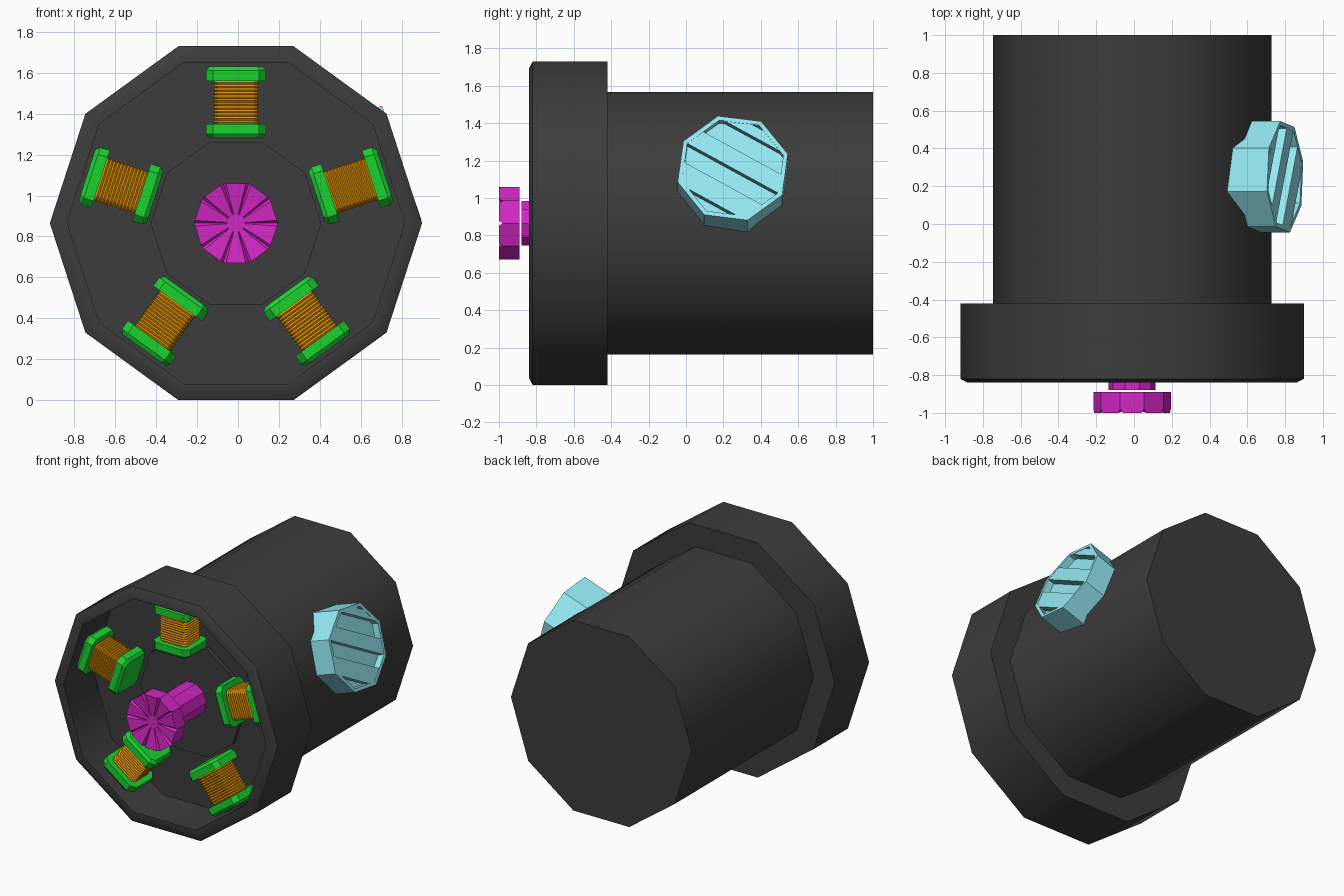
import bpy, bmesh
from math import cos, sin, pi, radians
from mathutils import Matrix, Vector

if "Cube" in bpy.data.objects:
    bpy.data.objects.remove(bpy.data.objects["Cube"])

CX, CZ = -0.01, 0.865   # main axis runs along y through this point


def mat(name, rgb):
    m = bpy.data.materials.new(name)
    m.diffuse_color = (*rgb, 1)
    m.use_nodes = True
    m.node_tree.nodes["Principled BSDF"].inputs["Base Color"].default_value = m.diffuse_color
    return m


DARK = mat("dark_grey", (0.045, 0.045, 0.045))
CYAN = mat("cyan", (0.3, 0.82, 0.9))
GREEN = mat("green", (0.01, 0.65, 0.03))
ORANGE = mat("orange", (0.8, 0.3, 0.0))
MAGENTA = mat("magenta", (0.65, 0.02, 0.55))


def loft(name, rings, material, matrix=Matrix()):
    """Skin equal-length point rings and cap both ends."""
    bm = bmesh.new()
    vs = [[bm.verts.new(matrix @ Vector(p)) for p in r] for r in rings]
    n = len(rings[0])
    for a, b in zip(vs, vs[1:]):
        for i in range(n):
            j = (i + 1) % n
            bm.faces.new((a[i], a[j], b[j], b[i]))
    bm.faces.new(vs[0])
    bm.faces.new(vs[-1])
    bmesh.ops.recalc_face_normals(bm, faces=bm.faces)
    me = bpy.data.meshes.new(name)
    bm.to_mesh(me)
    bm.free()
    me.materials.append(material)
    ob = bpy.data.objects.new(name, me)
    bpy.context.collection.objects.link(ob)
    return ob


def deca(y, r):
    return [(CX + r * cos(i * pi / 5), y, CZ + r * sin(i * pi / 5)) for i in range(10)]


# Housing: barrel, flange, chamfered rim, recessed floor and low hub
profile = [(1.0, .737), (-.42, .737), (-.42, .909), (-.82, .909), (-.84, .87),
           (-.84, .825), (-.5, .825), (-.5, .417), (-.53, .417)]
housing = loft("housing", [deca(y, r) for y, r in profile], DARK)
bpy.context.view_layer.objects.active = housing
housing.select_set(True)
bpy.ops.object.shade_smooth_by_angle(angle=radians(38))
housing.select_set(False)

# Centre shaft and knob with radial V grooves in the front
loft("centre_shaft", [deca(-.88, .125), deca(-.5, .125)], MAGENTA)


def knob_ring(r, y_land, y_slot):
    pts = []
    for i in range(10):
        for d in (-4, 0, 4):
            a = radians(36 * i + d)
            q = r * cos(pi / 10) / cos(pi / 10 - radians(abs(d)))
            pts.append((CX + q * cos(a), y_slot if d == 0 else y_land, CZ + q * sin(a)))
    return pts


loft("centre_knob", [knob_ring(.205, -.89, -.89), knob_ring(.205, -1.0, -.98),
                     knob_ring(.045, -.98, -.98)], MAGENTA)


# Five radial coils: local z points outwards from the main axis
def octo(hx, hy, c, z, s=1.0):
    q = [(hx, -hy + c), (hx, hy - c), (hx - c, hy), (c - hx, hy),
         (-hx, hy - c), (-hx, c - hy), (c - hx, -hy), (hx - c, -hy)]
    return [(x * s, y * s, z) for x, y in q]


for k in range(5):
    frame = Matrix.Translation((CX, -.66, CZ)) @ Matrix.Rotation(k * 2 * pi / 5, 4, 'Y')
    for label, z, sign in (("inner", .485, -1), ("outer", .695, 1)):
        loft(f"coil_{label}_flange_{k + 1}",
             [octo(.147, .13, .035, z), octo(.147, .13, .035, z + sign * .05),
              octo(.147, .13, .035, z + sign * .07, .88)], GREEN, frame)
    turns = 12
    rings = [octo(.11, .095, .02, .485 + .21 * i / (2 * turns), 1.0 if i % 2 else .93)
             for i in range(2 * turns + 1)]
    loft(f"coil_winding_{k + 1}", rings, ORANGE, frame)

# Side vent on the right: local z is the outward normal, x runs along the slats
normal = Vector((cos(radians(19)), 0, sin(radians(19))))
up = Vector((-normal.z, 0, normal.x))
fwd = Vector((0, 1, 0))
ax = fwd * cos(radians(-30)) + up * sin(radians(-30))
ay = normal.cross(ax)
centre = Vector((.80, .25, 1.16))
vent = Matrix.Translation(centre) @ Matrix((ax, ay, normal)).transposed().to_4x4()
RI = .28


def oct8(r, z):
    return [(r * cos(i * pi / 4), r * sin(i * pi / 4), z) for i in range(8)]


loft("vent_body", [oct8(.305, -.24), oct8(.305, 0), oct8(RI, 0), oct8(RI, -.05)],
     CYAN, vent)


def half_chord(o):
    o, k = abs(o), RI * sin(pi / 4)
    return RI - (RI - k) * o / k if o < k else k * (RI - o) / (RI - k)


for i, offs in enumerate(((.21, .265), (0, .1), (-.22, -.198, -.1))):
    outline = [(half_chord(o), o) for o in offs]
    outline += [(-x, o) for x, o in reversed(outline)]
    loft(f"vent_slat_{i + 1}", [[(x, o, z) for x, o in outline] for z in (-.055, -.002)],
         CYAN, vent)
